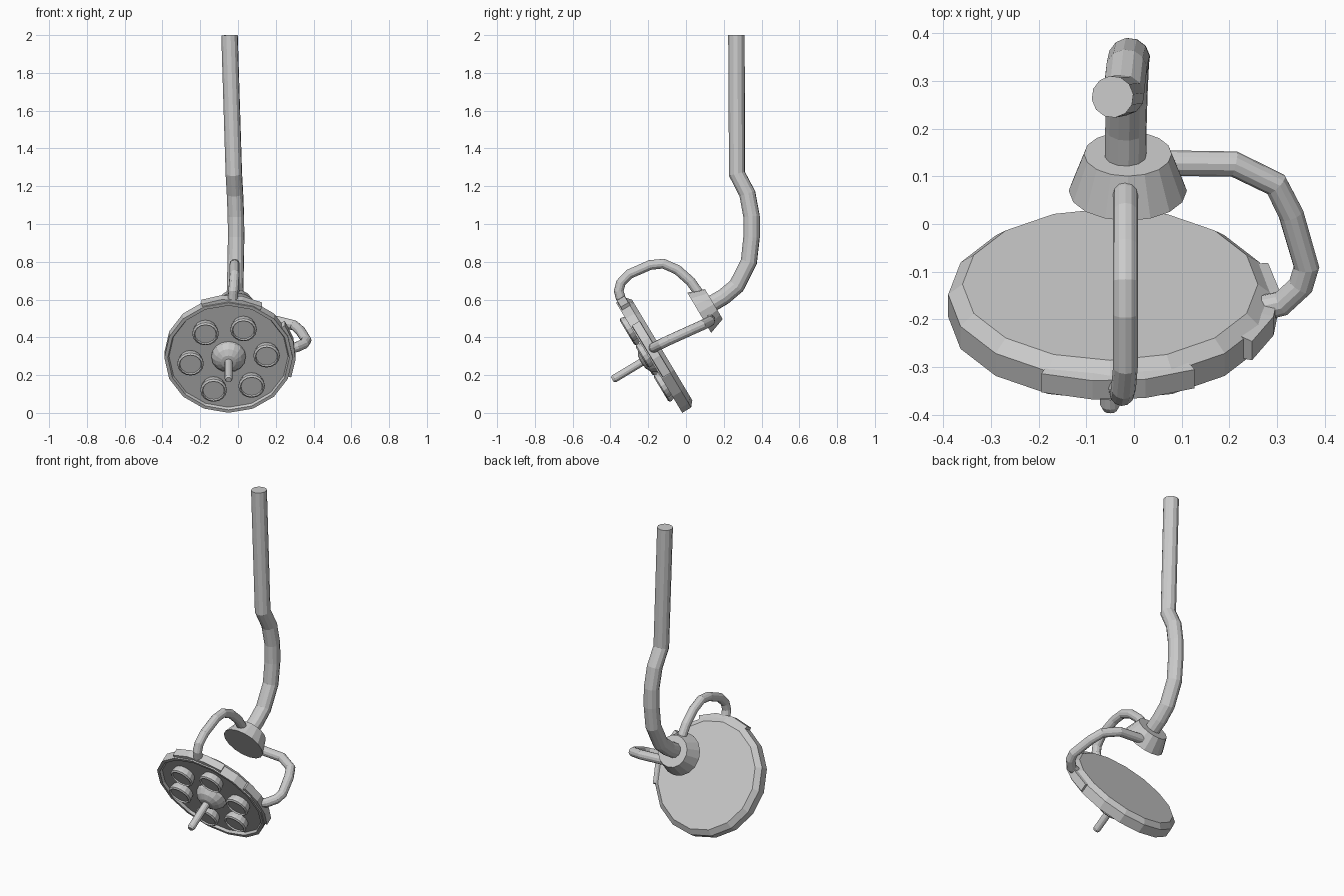
import bpy, bmesh
from math import sin, cos, pi, radians
from mathutils import Matrix, Vector

if "Cube" in bpy.data.objects:
    bpy.data.objects.remove(bpy.data.objects["Cube"])


def frame(origin, fwd):
    """Local frame: x stays right, z points along fwd (in the yz plane)."""
    z = Vector(fwd).normalized()
    x = Vector((1, 0, 0))
    y = z.cross(x)
    m = Matrix((x, y, z)).transposed().to_4x4()
    m.translation = origin
    return m


def finish(name, bm, mat):
    bmesh.ops.transform(bm, matrix=mat, verts=bm.verts)
    bmesh.ops.recalc_face_normals(bm, faces=bm.faces)
    me = bpy.data.meshes.new(name)
    bm.to_mesh(me)
    bm.free()
    ob = bpy.data.objects.new(name, me)
    bpy.context.collection.objects.link(ob)
    return ob


def lathe(name, profile, sides, mat):
    """Revolve (radius, height) points around local z and close both ends."""
    bm = bmesh.new()
    rings = [[bm.verts.new((r * cos(2 * pi * i / sides), r * sin(2 * pi * i / sides), h))
              for i in range(sides)] for r, h in profile]
    for a, b in zip(rings, rings[1:]):
        for i in range(sides):
            j = (i + 1) % sides
            bm.faces.new((a[i], a[j], b[j], b[i]))
    bm.faces.new(rings[0][::-1])
    bm.faces.new(rings[-1])
    return finish(name, bm, mat)


def tube(name, points, radius):
    """Round pipe swept along a polyline."""
    cu = bpy.data.curves.new(name, 'CURVE')
    cu.dimensions = '3D'
    cu.bevel_depth = radius
    cu.bevel_resolution = 4
    cu.use_fill_caps = True
    sp = cu.splines.new('POLY')
    sp.points.add(len(points) - 1)
    for p, co in zip(sp.points, points):
        p.co = (*co, 1)
    sp.use_smooth = False
    ob = bpy.data.objects.new(name, cu)
    bpy.context.collection.objects.link(ob)
    bpy.ops.object.select_all(action='DESELECT')
    bpy.context.view_layer.objects.active = ob
    ob.select_set(True)
    bpy.ops.object.convert(target='MESH')


def rim_pad(name, centre, mat):
    """Raised curved plate on the lamp rim."""
    bm = bmesh.new()
    rows = []
    for k in range(4):
        a = radians(centre - 27 + 18 * k)
        rows.append([bm.verts.new((r * cos(a), r * sin(a), h))
                     for r, h in ((.325, -.06), (.355, -.056), (.355, -.01), (.325, -.006))])
    for a, b in zip(rows, rows[1:]):
        for i in range(4):
            j = (i + 1) % 4
            bm.faces.new((a[i], a[j], b[j], b[i]))
    bm.faces.new(rows[0])
    bm.faces.new(rows[-1][::-1])
    finish(name, bm, mat)


# Lamp head: tilted dish with chamfered back and recessed front
head = frame((-.05, -.195, .292), (0, -.857, -.515))
lathe("lamp_head", [(.31, -.08), (.34, -.055), (.34, 0), (.322, 0), (.315, -.015)], 16, head)

# Six lenses in a ring
for k in range(6):
    a = radians(7 + 60 * k)
    lathe(f"lens_{k + 1}", [(.06, -.02), (.07, .015), (.07, .025), (.06, .032), (.056, .024)],
          16, head @ Matrix.Translation((.203 * cos(a), .203 * sin(a), 0)))

# Central boss and grip handle
lathe("handle_boss", [(.092, -.02), (.09, 0), (.07, .028), (.04, .045), (.02, .048)], 16, head)
lathe("grip_handle", [(.021, .03), (.021, .215), (.015, .227)], 12, head)

# Rim pads where the yoke arms attach
rim_pad("top_rim_pad", 87, head)
rim_pad("side_rim_pad", 6, head)

# Tapered hub behind the head
hub = frame((-.013, .07, .53), (0, .86, .51))
lathe("hub", [(.124, 0), (.092, .09)], 16, hub)

# Yoke arms from hub to rim
tube("top_arm", [(-.018, .09, .59), (-.018, .06, .645), (-.018, .025, .695), (-.018, -.045, .757),
                 (-.018, -.12, .79), (-.018, -.19, .783), (-.018, -.3, .735),
                 (-.022, -.345, .688), (-.025, -.356, .645), (-.028, -.345, .605)], .026)
tube("side_arm", [(.04, .128, .495), (.21, .126, .485), (.298, .083, .463), (.33, .02, .435),
                  (.362, -.09, .385), (.35, -.13, .366), (.31, -.167, .348), (.275, -.175, .342)], .027)

# Ceiling pole with swan-neck bend
tube("pole", [(-.045, .267, 2), (-.022, .27, 1.265), (-.016, .325, 1.16), (-.011, .347, 1.04),
              (-.01, .347, .93), (-.012, .333, .80), (-.015, .268, .672), (-.017, .2, .615),
              (-.018, .12, .568)], .044)
